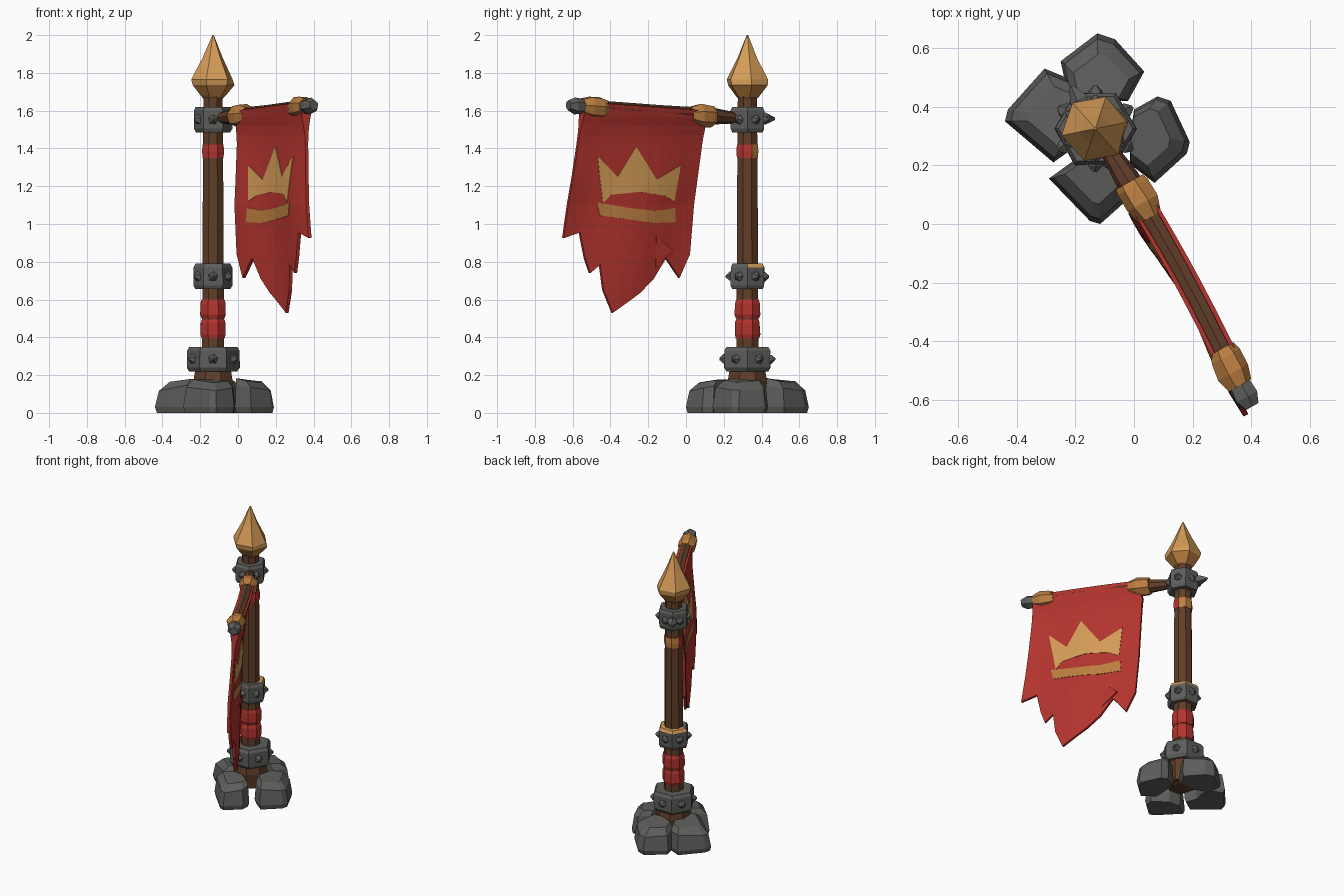
import bpy, bmesh, math, random
from mathutils import Vector

if "Cube" in bpy.data.objects:
    bpy.data.objects.remove(bpy.data.objects["Cube"])

random.seed(4)

def material(name, rgb):
    m = bpy.data.materials.new(name)
    m.diffuse_color = (*rgb, 1)
    m.use_nodes = True
    m.node_tree.nodes["Principled BSDF"].inputs["Base Color"].default_value = m.diffuse_color
    return m

STONE = material("grey stone", (0.11, 0.112, 0.106))
WOOD = material("brown wood", (0.12, 0.048, 0.022))
RED = material("red cloth", (0.45, 0.034, 0.027))
GOLD = material("light gold", (0.66, 0.33, 0.095))
OCHRE = material("dark gold", (0.50, 0.21, 0.052))

PX, PY = -0.132, 0.325                       # pole axis
D = Vector((0.49, -0.87, 0)).normalized()    # crossbar direction
N = Vector((0.87, 0.49, 0)).normalized()     # cloth normal

def finish(name, bm, mats):
    bmesh.ops.recalc_face_normals(bm, faces=bm.faces)
    me = bpy.data.meshes.new(name)
    bm.to_mesh(me)
    bm.free()
    for m in mats:
        me.materials.append(m)
    ob = bpy.data.objects.new(name, me)
    bpy.context.collection.objects.link(ob)
    return ob

def skin(bm, rings):
    """Join rings of points into a closed solid."""
    vr = [[bm.verts.new(p) for p in r] for r in rings]
    n = len(vr[0])
    for a, b in zip(vr, vr[1:]):
        for i in range(n):
            bm.faces.new((a[i], a[(i + 1) % n], b[(i + 1) % n], b[i]))
    bm.faces.new(vr[0][::-1])
    bm.faces.new(vr[-1])

def lathe(bm, points, radii, sides, u, v, rot=0.0, jitter=0.0):
    rings = []
    for p, r in zip(points, radii):
        ring = []
        for i in range(sides):
            a = rot + 2 * math.pi * i / sides
            k = r * (1 + random.uniform(-jitter, jitter))
            ring.append(Vector(p) + u * math.cos(a) * k + v * math.sin(a) * k)
        rings.append(ring)
    skin(bm, rings)

X, Y, Z = Vector((1, 0, 0)), Vector((0, 1, 0)), Vector((0, 0, 1))

def upright(name, profile, sides, mats, rot=0.0, jitter=0.0):
    bm = bmesh.new()
    lathe(bm, [(PX, PY, z) for z, r in profile], [r for z, r in profile], sides, X, Y, rot, jitter)
    return finish(name, bm, mats)

# ---- pole, foot and spearhead
upright("pole", [(0.06, 0.065), (0.5, 0.062), (1.0, 0.06), (1.68, 0.055)], 8, [WOOD], math.pi / 8)
upright("pole_foot", [(0.07, 0.10), (0.17, 0.112), (0.24, 0.10)], 8, [WOOD], math.pi / 8)
head = upright("spearhead", [(1.655, 0.045), (1.68, 0.07), (1.735, 0.112), (1.765, 0.112),
                             (1.88, 0.055), (2.0, 0.004)], 6, [GOLD, OCHRE], 0.2, 0.06)
for f in head.data.polygons:
    f.material_index = int(f.center.z < 1.72)

# ---- cloth wraps on the pole
for i, (z0, z1) in enumerate([(0.395, 0.495), (0.50, 0.60)]):
    upright(f"grip_wrap_{i}", [(z0, 0.066), (z0 + 0.02, 0.073), (z1 - 0.02, 0.071), (z1, 0.064)],
            8, [RED], math.pi / 8, 0.02)
band = upright("upper_wrap", [(1.35, 0.060), (1.385, 0.063), (1.42, 0.060)], 8, [RED, OCHRE], math.pi / 8)
for f in band.data.polygons:
    f.material_index = int(f.center.y > PY + 0.01)

# ---- stone collars with studs
def collar(name, z0, z1, r, gold_top=False):
    bm = bmesh.new()
    e = 0.02
    lathe(bm, [(PX, PY, z) for z in (z0, z0 + e, z1 - e, z1)],
          [r * 0.9, r, r, r * 0.9], 6, X, Y, 0, 0.02)
    for i in range(6):
        a = math.radians(30 + 60 * i)
        d = Vector((math.cos(a), math.sin(a), 0))
        t = Vector((-d.y, d.x, 0))
        c = Vector((PX, PY, (z0 + z1) / 2))
        lathe(bm, [c + d * r * 0.8, c + d * (r * 0.87 + 0.006), c + d * (r * 0.87 + 0.026)],
              [0.028, 0.026, 0.006], 5, t, Z, i)
    ob = finish(name, bm, [STONE, GOLD])
    if gold_top:                              # gilded rear upper edge
        bm = bmesh.new()
        bm.from_mesh(ob.data)
        top = [f for f in bm.faces if f.normal.z > 0.95]
        bmesh.ops.bisect_plane(bm, geom=bm.verts[:] + bm.edges[:] + bm.faces[:],
                               plane_co=(PX, PY, 0), plane_no=Y)
        for f in bm.faces:
            c = f.calc_center_median()
            if c.z > z1 - e and f.normal.z > 0.3 and c.y > PY:
                f.material_index = 1
        bm.to_mesh(ob.data)
        bm.free()

collar("base_collar", 0.22, 0.35, 0.14)
collar("middle_collar", 0.655, 0.79, 0.102, True)
collar("top_collar", 1.485, 1.62, 0.102)

# ---- base boulders
ROCKS = {
    "rear": [(-.25, .555), (-.125, .65), (-.065, .63), (.035, .52), (-.02, .42), (-.13, .42), (-.23, .46)],
    "left": [(-.305, .53), (-.22, .495), (-.2, .44), (-.22, .35), (-.19, .27), (-.275, .21), (-.44, .35), (-.43, .39)],
    "right": [(.08, .435), (.125, .42), (.19, .28), (.18, .24), (.07, .14), (-.015, .205), (-.01, .32), (.0, .39)],
    "front": [(-.29, .155), (-.2, .22), (-.115, .215), (-.015, .145), (-.02, .085), (-.115, .0), (-.15, .01)],
}
for name, pts in ROCKS.items():
    c = Vector((sum(p[0] for p in pts), sum(p[1] for p in pts))) / len(pts)
    inward = (Vector((PX, PY)) - c).normalized()
    rings = []
    for z, s, shift in ((0, 0.93, 0), (0.03, 1, 0), (0.135, 0.90, 0.006), (0.168, 0.66, 0.028)):
        ring = []
        for p in pts:
            q = c + (Vector(p) - c) * s + inward * shift
            lift = 0.12 * (q - c).dot(inward) if z > 0.1 else 0
            ring.append((q.x, q.y, z + lift + (random.uniform(-.006, .006) if z > .1 else 0)))
        rings.append(ring)
    bm = bmesh.new()
    skin(bm, rings)
    finish(f"boulder_{name}", bm, [STONE])

# ---- crossbar: t is the distance from the pole axis
def bar_z(t):
    return 1.557 + 0.066 * max(t, 0)

def bar_point(t):
    bow = 0.018 * math.sin(math.pi * min(max(t, 0), 1))
    return Vector((PX, PY, bar_z(t))) + D * t + N * bow

def along_bar(name, profile, sides, mat, rot=0.0, jitter=0.0):
    bm = bmesh.new()
    lathe(bm, [bar_point(t) for t, r in profile], [r for t, r in profile], sides, N, Z, rot, jitter)
    return finish(name, bm, [mat])

along_bar("crossbar", [(0, .025), (.08, .03), (.2, .043), (.4, .039), (.55, .037), (.7, .037),
                       (.85, .037), (1.0, .036)], 8, WOOD)
along_bar("inner_ring", [(.215, .052), (.235, .06), (.30, .06), (.355, .045)], 7, OCHRE, 0.3, 0.06)
along_bar("outer_ring", [(.865, .045), (.895, .058), (.955, .06), (1.005, .045)], 7, OCHRE, 0.1, 0.06)
along_bar("bar_tip", [(.99, .04), (1.05, .045), (1.088, .028)], 6, STONE, 0.4, 0.05)
along_bar("rear_spike", [(-.06, .022), (-.115, .034), (-.165, .008)], 5, STONE, 0.5)

# ---- banner cloth; outlines are (y, z) as read from the right side
def half_thickness(t, z):
    k = min(max((z - 1.42) / (bar_z(t) - 1.42), 0), 1)
    return 0.009 + 0.033 * k * k

def cloth_point(t, z, off):
    low = min(max((1.6 - z) / 0.5, 0), 1)
    wave = (-0.022 + 0.014 * math.sin(9 * t + 2 * z)) * low
    wave += 0.018 * math.sin(math.pi * min(max(t, 0), 1)) * (1 - low)
    return Vector((PX, PY, z)) + D * t + N * (wave + off)

def sheet(name, outline, mat, inner, outer):
    """Solid sheet between two offset functions, cut so that it can follow the folds."""
    bm = bmesh.new()
    bm.faces.new([bm.verts.new(((PY - y) / 0.87, 0, z)) for y, z in outline])
    cuts = [((0.3 + 0.08 * i, 0, 0), X) for i in range(11)]
    cuts += [((0, 0, z), Z) for z in (0.7, 0.9, 1.1, 1.25, 1.42, 1.47, 1.52, 1.57)]
    for co, no in cuts:
        bmesh.ops.bisect_plane(bm, geom=bm.verts[:] + bm.edges[:] + bm.faces[:], plane_co=co, plane_no=no)
    front = list(bm.verts)
    ret = bmesh.ops.extrude_face_region(bm, geom=bm.faces[:], use_keep_orig=True)
    back = [g for g in ret["geom"] if isinstance(g, bmesh.types.BMVert)]
    for verts, fn in ((front, inner), (back, outer)):
        for v in verts:
            t, z = v.co.x, v.co.z
            v.co = cloth_point(t, z, fn(t, z))
    bmesh.ops.triangulate(bm, faces=bm.faces[:])
    return finish(name, bm, [mat])

CLOTH = [(.09, 1.50), (.06, 1.602), (-.2, 1.62), (-.5, 1.642), (-.55, 1.585), (-.59, 1.25), (-.635, .925),
         (-.545, .955), (-.52, .82), (-.495, .74), (-.445, .785), (-.43, .65), (-.385, .53),
         (-.24, .635), (-.165, .71), (-.095, .82), (-.02, .715), (.035, .84), (.06, 1.15)]
CROWN = [(-.465, 1.36), (-.43, 1.11), (-.39, 1.155), (-.245, 1.17), (-.115, 1.15), (-.055, 1.12),
         (-.03, 1.31), (-.16, 1.235), (-.27, 1.41), (-.36, 1.25)]
STRIPE = [(-.46, 1.115), (-.3, 1.085), (-.165, 1.07), (-.05, 1.085), (-.045, 1.01), (-.17, 1.005), (-.445, 1.045)]

sheet("banner", CLOTH, RED, lambda t, z: -half_thickness(t, z), half_thickness)
for side, s in (("right", 1), ("left", -1)):
    for name, shape, mat in (("crown", CROWN, GOLD), ("stripe", STRIPE, OCHRE)):
        sheet(f"{name}_{side}", shape, mat,
              lambda t, z, s=s: s * (half_thickness(t, z) - 0.001),
              lambda t, z, s=s: s * (half_thickness(t, z) + 0.003))

# torn flap, bent slightly away from the cloth
sheet("torn_flap", [(-.155, .94), (-.065, .86), (-.155, .77)], RED,
      lambda t, z: 0.005, lambda t, z: 0.012 + 0.12 * max(0, 0.55 - t))
